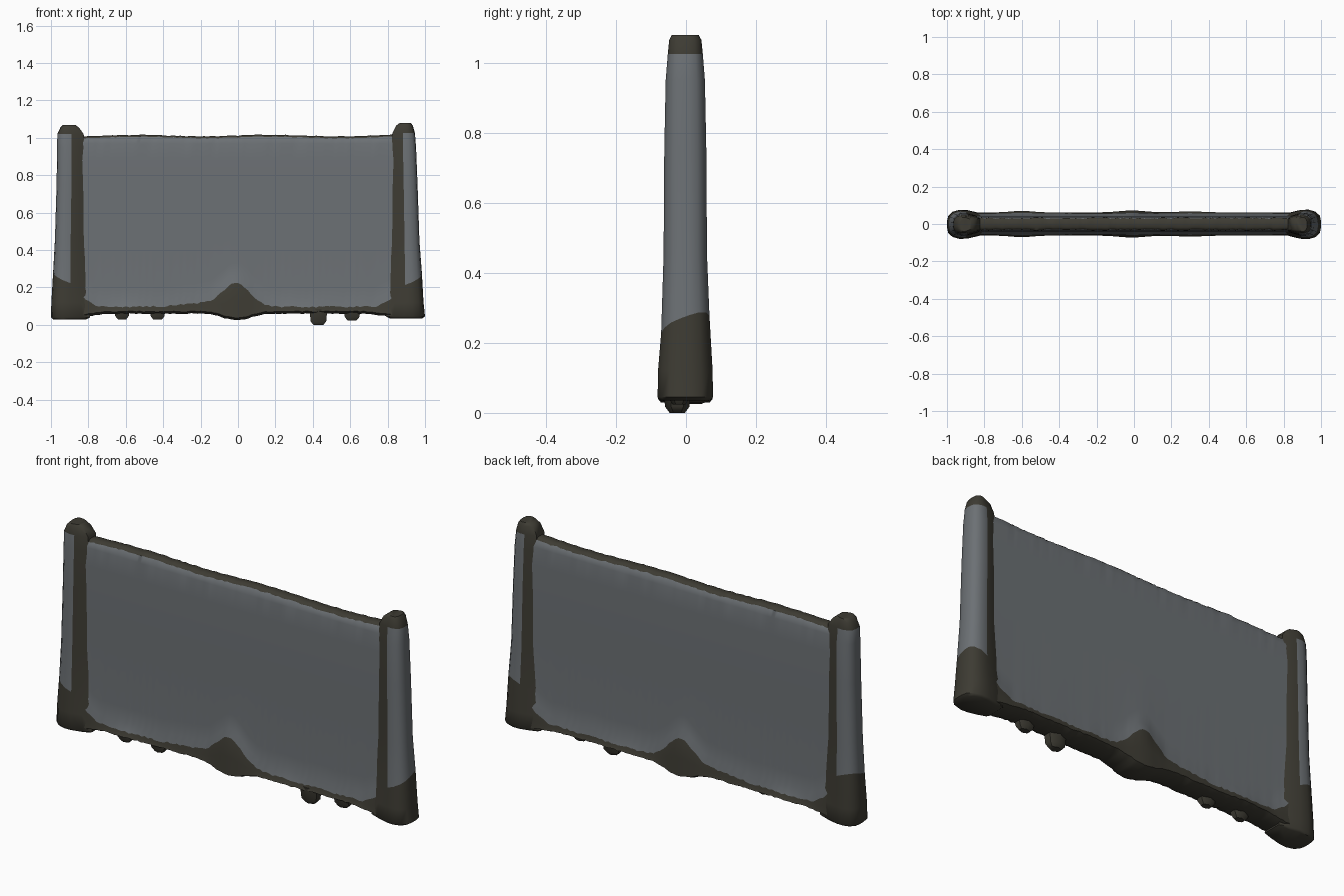
import bpy, bmesh, math, random

if "Cube" in bpy.data.objects:
    bpy.data.objects.remove(bpy.data.objects["Cube"])

random.seed(4)


def material(name, rgb):
    m = bpy.data.materials.new(name)
    m.diffuse_color = (*rgb, 1)
    m.use_nodes = True
    m.node_tree.nodes["Principled BSDF"].inputs["Base Color"].default_value = m.diffuse_color
    return m


GREY = material("slate grey", (0.150, 0.164, 0.176))
DARK = material("dark olive", (0.047, 0.044, 0.033))


def finish(name, bm):
    bmesh.ops.recalc_face_normals(bm, faces=bm.faces)
    me = bpy.data.meshes.new(name)
    bm.to_mesh(me)
    bm.free()
    ob = bpy.data.objects.new(name, me)
    bpy.context.collection.objects.link(ob)
    me.materials.append(GREY)
    me.materials.append(DARK)
    bpy.ops.object.select_all(action='DESELECT')
    ob.select_set(True)
    bpy.context.view_layer.objects.active = ob
    bpy.ops.object.shade_smooth_by_angle(angle=math.radians(50))
    return ob


def loft(name, rings, is_dark):
    """Skin closed rings of points; is_dark(ring, segment) picks the colour."""
    bm = bmesh.new()
    vs = [[bm.verts.new(p) for p in r] for r in rings]
    n = len(vs[0])
    for i in range(len(vs) - 1):
        for j in range(n):
            k = (j + 1) % n
            f = bm.faces.new((vs[i][j], vs[i][k], vs[i + 1][k], vs[i + 1][j]))
            f.material_index = int(is_dark(i, j))
    for r in (vs[0], vs[-1]):
        bm.faces.new(r).material_index = 1
    return finish(name, bm)


def bump(x, centre, width):
    return math.exp(-((x - centre) / width) ** 2)


# Panel: cross-section swept along x, flaring into a dark foot
def panel_ring(x):
    edge = max(0, (abs(x) - 0.68) / 0.18)
    hump = bump(x, -0.01, 0.10)
    foot = 0.060 - 0.035 * hump - 0.02 * edge + random.uniform(-0.003, 0.003)
    line = (0.088 + 0.125 * hump + 0.018 * bump(x, -0.2, 0.15)
            + 0.10 * edge ** 3 + random.uniform(-0.004, 0.006))
    top = 1.012 + 0.004 * math.sin(9 * x) + random.uniform(-0.002, 0.002)
    t = 0.062 + 0.010 * hump + 0.008 * bump(x, -0.6, 0.08) + 0.005 * bump(x, 0.3, 0.1)
    p = 0.042
    crest = 0.031 + random.uniform(-0.004, 0.004)
    half = [(0.6 * t, foot), (t, foot + 0.012), (0.92 * t, 0.5 * (foot + line) + 0.008),
            (0.5 * (t + p) + 0.003, line + 0.008), (p + 0.004, line + 0.05),
            (p, line + 0.12), (p, 0.55), (p, 0.88), (0.038, 0.97),
            (crest, top - 0.010), (0.018, top)]
    return [(x, -y, z) for y, z in half] + [(x, y, z) for y, z in reversed(half)]


panel_dark = {0, 1, 2, 9, 10, 11, 18, 19, 20, 21}
loft("panel", [panel_ring(-0.87 + 1.74 * i / 96) for i in range(97)],
     lambda i, j: j in panel_dark)

# End posts: tapered rounded columns; the inner side, foot and cap are dark
SECTION = [(0.0, 0.62), (0.2, 0.80), (0.47, 0.97), (0.68, 1.0), (0.86, 0.86),
           (0.97, 0.58), (1.0, 0.2)]
RIM = [(u, -v) for u, v in SECTION] + [(u, v) for u, v in reversed(SECTION)]
# height, inner x, outer x, half depth
RIGHT = [(0.035, 0.81, 0.985, 0.070), (0.045, 0.79, 1.0, 0.079),
         (0.12, 0.80, 0.992, 0.078), (0.24, 0.815, 0.983, 0.069),
         (0.45, 0.82, 0.970, 0.062), (0.75, 0.82, 0.960, 0.060),
         (0.95, 0.82, 0.952, 0.056), (1.025, 0.825, 0.946, 0.050),
         (1.065, 0.845, 0.935, 0.046), (1.08, 0.865, 0.925, 0.038)]
LEFT = [(0.03, 0.81, 0.99, 0.070), (0.04, 0.79, 1.0, 0.078),
        (0.12, 0.80, 0.998, 0.076), (0.25, 0.815, 0.988, 0.068),
        (0.45, 0.82, 0.979, 0.062), (0.75, 0.82, 0.970, 0.060),
        (0.95, 0.82, 0.967, 0.056), (1.02, 0.825, 0.966, 0.050),
        (1.055, 0.85, 0.950, 0.046), (1.07, 0.87, 0.935, 0.038)]


def post(name, side, levels):
    rings = []
    for i, (z, a, b, h) in enumerate(levels):
        ring = []
        for u, v in RIM:
            lift = 0.07 * (u - 0.5) + 0.025 * v if i == 3 else 0
            ring.append((side * (a + (b - a) * u), h * v - 0.002, z + lift))
        rings.append(ring)
    inner = {0, 1, 11, 12, 13}
    loft(name, rings, lambda i, j: i < 3 or i > 6 or j in inner)


post("right_post", 1, RIGHT)
post("left_post", -1, LEFT)


# Small lumps hanging under the bottom edge
def lump(name, x, y, low, wide, deep):
    rings = []
    for z, s in ((0.085, 1.15), (low + 0.018, 1.0), (low, 0.62)):
        rings.append([(x + s * wide * math.cos(a), y + s * deep * math.sin(a), z)
                      for a in (math.tau * (k + 0.5) / 6 for k in range(6))])
    loft(name, rings, lambda i, j: True)


for n, args in enumerate([(-0.62, -0.02, 0.030, 0.042, 0.03),
                          (-0.43, -0.02, 0.028, 0.042, 0.03),
                          (0.43, -0.025, 0.0, 0.048, 0.035),
                          (0.61, -0.02, 0.024, 0.045, 0.03)]):
    lump("bottom_lump_%d" % (n + 1), *args)
